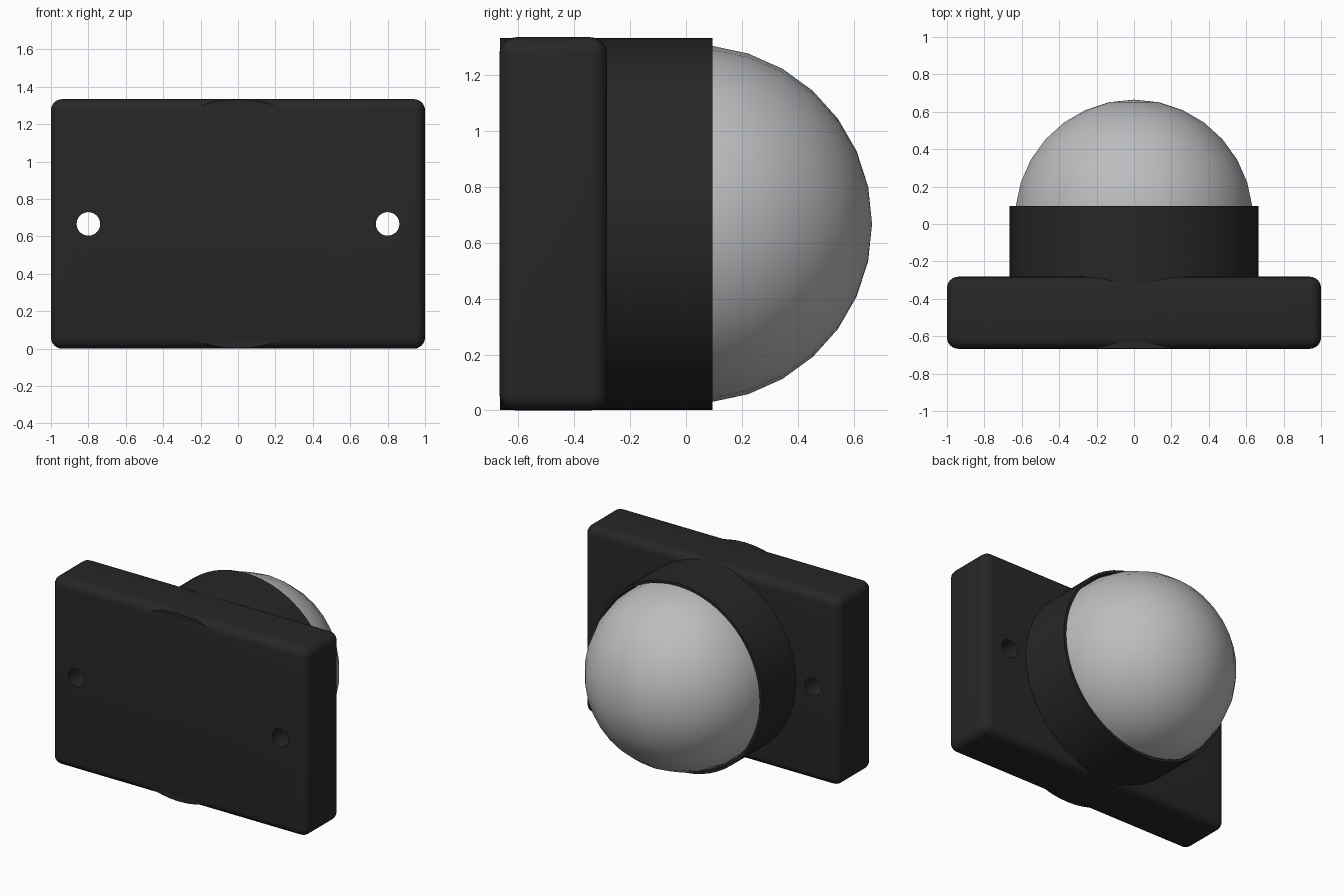
import bpy, bmesh, math
from mathutils import Matrix

if "Cube" in bpy.data.objects:
    bpy.data.objects.remove(bpy.data.objects["Cube"])

CZ = 0.667                      # height of the ball axis
AXIS = Matrix.Rotation(math.radians(-90), 4, 'X')   # local +z -> world +y


def material(name, rgb):
    m = bpy.data.materials.new(name)
    m.diffuse_color = (*rgb, 1)
    m.use_nodes = True
    m.node_tree.nodes["Principled BSDF"].inputs["Base Color"].default_value = m.diffuse_color
    return m


def finish(name, bm, mat=None):
    bmesh.ops.recalc_face_normals(bm, faces=bm.faces)
    me = bpy.data.meshes.new(name)
    bm.to_mesh(me)
    bm.free()
    ob = bpy.data.objects.new(name, me)
    bpy.context.collection.objects.link(ob)
    if mat:
        me.materials.append(mat)
    return ob


def select(ob):
    bpy.ops.object.select_all(action='DESELECT')
    bpy.context.view_layer.objects.active = ob
    ob.select_set(True)


def smooth(ob, deg=30):
    select(ob)
    bpy.ops.object.shade_smooth_by_angle(angle=math.radians(deg))


black = material("black_plastic", (0.02, 0.02, 0.02))
steel = material("steel", (0.5, 0.51, 0.52))

# mounting plate with rounded edges
y0, y1 = -0.667, -0.282
bm = bmesh.new()
bmesh.ops.create_cube(bm, size=1, matrix=Matrix.Translation((0, (y0 + y1) / 2, CZ))
                      @ Matrix.Diagonal((2, y1 - y0, 2 * CZ, 1)))
bmesh.ops.bevel(bm, geom=bm.edges[:], offset=0.06, segments=6, profile=0.5, affect='EDGES')
plate = finish("mounting_plate", bm, black)

# screw holes
bm = bmesh.new()
for s in (-1, 1):
    bmesh.ops.create_cone(bm, cap_ends=True, segments=32, radius1=0.063, radius2=0.063,
                          depth=1, matrix=Matrix.Translation((0.8 * s, -0.47, CZ)) @ AXIS)
cutter = finish("screw_hole_cutter", bm)
cutter.hide_render = True
mod = plate.modifiers.new("holes", 'BOOLEAN')
mod.operation = 'DIFFERENCE'
mod.solver = 'EXACT'
mod.object = cutter
select(plate)
bpy.ops.object.modifier_apply(modifier=mod.name)
bpy.data.objects.remove(cutter)
smooth(plate)

# round cup with a spherical socket, revolved around the ball axis
R, BY, SR, RIM = 0.64, 0.025, 0.65, 0.095
a0 = math.asin((RIM - BY) / SR)
profile = [(0, -0.665), (0.665, -0.665), (0.665, RIM)]
for i in range(13):
    a = a0 + (-math.pi / 2 - a0) * i / 12
    profile.append((max(0, SR * math.cos(a)), BY + SR * math.sin(a)))
bm = bmesh.new()
verts = [bm.verts.new((r, 0, h)) for r, h in profile]
edges = [bm.edges.new(p) for p in zip(verts, verts[1:])]
bmesh.ops.spin(bm, geom=verts + edges, cent=(0, 0, 0), axis=(0, 0, 1),
               angle=2 * math.pi, steps=64, use_duplicate=False)
bmesh.ops.remove_doubles(bm, verts=bm.verts, dist=1e-4)
bm.transform(Matrix.Translation((0, 0, CZ)) @ AXIS)
smooth(finish("ball_cup", bm, black))

# rolling ball
bm = bmesh.new()
bmesh.ops.create_uvsphere(bm, u_segments=30, v_segments=15, radius=R,
                          matrix=Matrix.Translation((0, BY, CZ)) @ AXIS)
smooth(finish("ball", bm, steel), 40)
